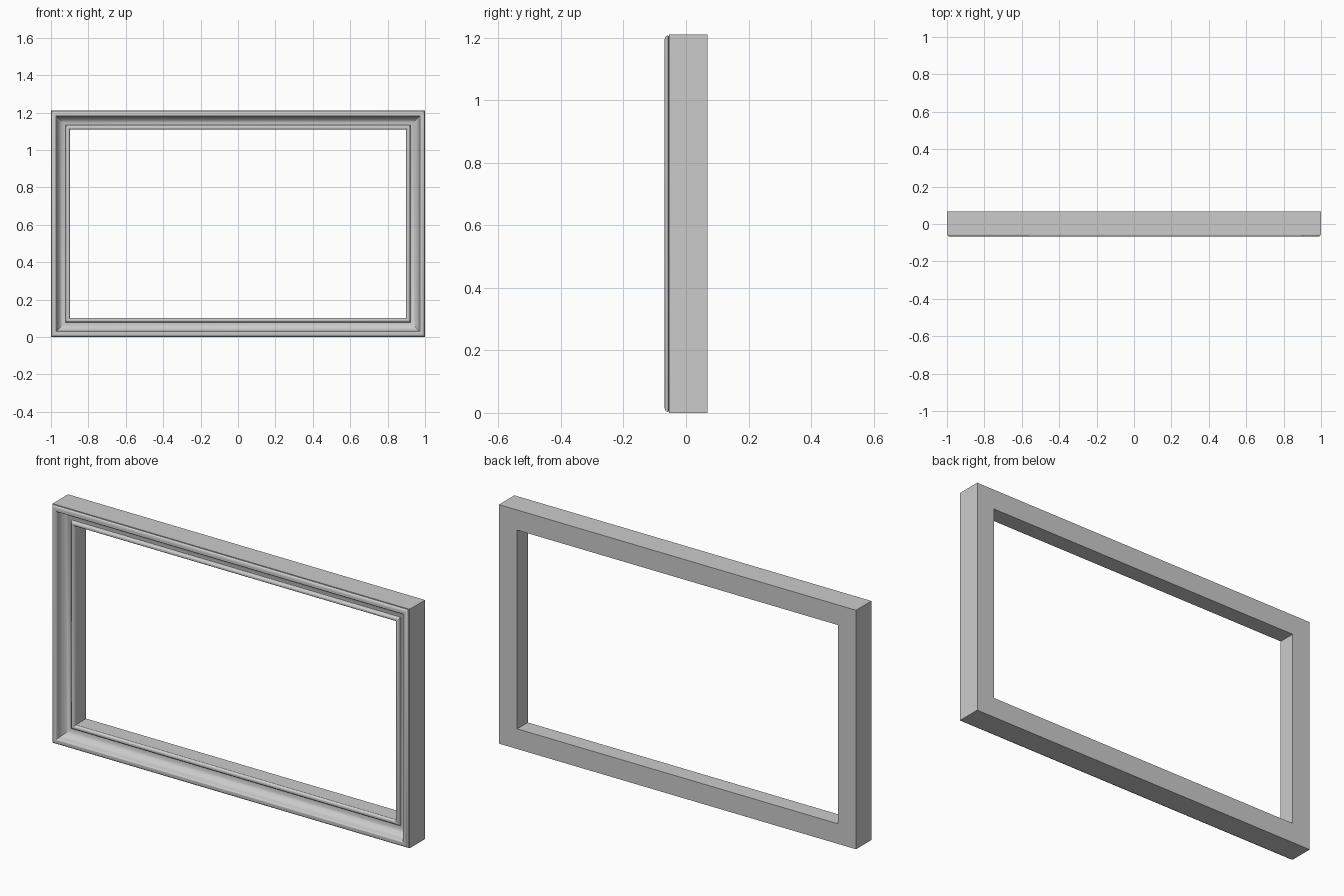
import bpy, bmesh, math

if "Cube" in bpy.data.objects:
    bpy.data.objects.remove(bpy.data.objects["Cube"])

W, H, D = 1.0, 1.21, 0.068   # half width, height, half depth


def arc(cx, cy, rx, ry, a0, a1, n):
    pts = []
    for i in range(n + 1):
        a = math.radians(a0 + (a1 - a0) * i / n)
        pts.append((cx + rx * math.cos(a), cy + ry * math.sin(a)))
    return pts


# Moulding section: (inset from the outer edge, y)
profile = [(0, D), (0, -0.055), (0.006, -0.055)]
profile += arc(0.015, -0.057, 0.012, 0.011, 180, 270, 5)      # rounded outer lip
profile += [(0.024, -0.068)]
profile += arc(0.024, -0.062, 0.006, 0.006, 285, 360, 3)
profile += arc(0.078, -0.056, 0.046, 0.044, 180, 90, 8)       # scooped cove
profile += arc(0.090, -0.018, 0.010, 0.009, 180, 360, 8)      # inner bead
profile += [(0.102, -0.016), (0.102, D)]

# Sweep the section around four mitred corners
bm = bmesh.new()
rings = []
for sx, top in ((-1, 0), (1, 0), (1, 1), (-1, 1)):
    rings.append([bm.verts.new((sx * (W - d), y, H - d if top else d))
                  for d, y in profile])
n = len(profile)
for k in range(4):
    a, b = rings[k], rings[(k + 1) % 4]
    for i in range(n):
        j = (i + 1) % n
        bm.faces.new((a[i], a[j], b[j], b[i]))
bmesh.ops.recalc_face_normals(bm, faces=bm.faces)

mesh = bpy.data.meshes.new("picture_frame")
bm.to_mesh(mesh)
bm.free()
frame = bpy.data.objects.new("picture_frame", mesh)
bpy.context.collection.objects.link(frame)
bpy.context.view_layer.objects.active = frame
frame.select_set(True)
bpy.ops.object.shade_smooth_by_angle(angle=math.radians(35))
